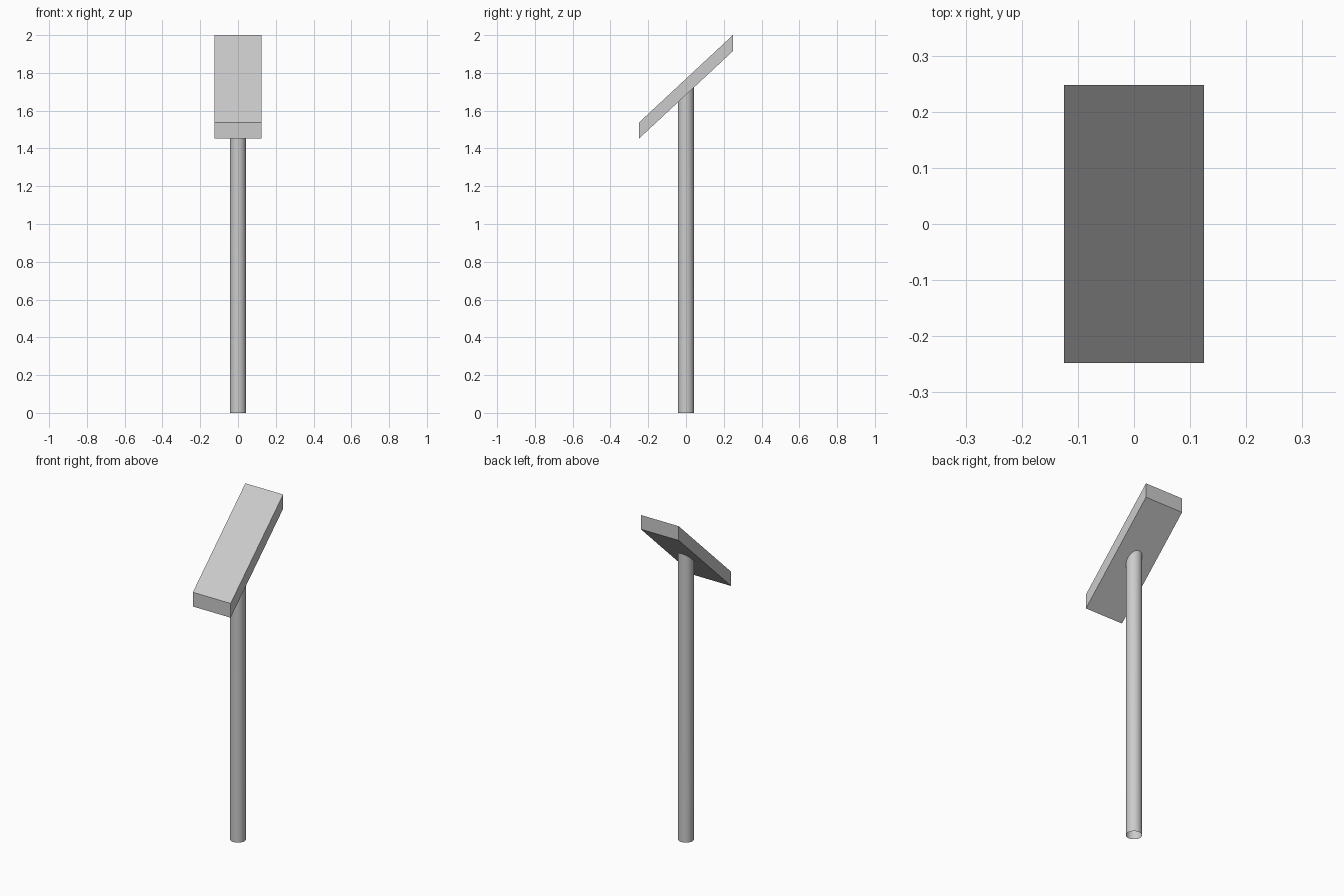
import bpy, bmesh, math

if "Cube" in bpy.data.objects:
    bpy.data.objects.remove(bpy.data.objects["Cube"])

HALF_X, HALF_Y = 0.125, 0.248
LOW, HIGH, THICK = 1.453, 1.915, 0.085
POLE_R, SIDES = 0.043, 32


def underside(y):
    return LOW + (HIGH - LOW) * (y + HALF_Y) / (2 * HALF_Y)


def add_object(name, bm):
    bmesh.ops.recalc_face_normals(bm, faces=bm.faces)
    mesh = bpy.data.meshes.new(name)
    bm.to_mesh(mesh)
    bm.free()
    obj = bpy.data.objects.new(name, mesh)
    bpy.context.collection.objects.link(obj)
    return obj


# Slanted panel: a box sheared so its ends stay vertical
bm = bmesh.new()
bmesh.ops.create_cube(bm, size=2)
for v in bm.verts:
    x, y, z = v.co
    y *= HALF_Y
    v.co = (x * HALF_X, y, underside(y) + (THICK if z > 0 else 0))
add_object("slanted_panel", bm)

# Pole: open tube with its upper rim cut to the panel's underside
bm = bmesh.new()
bmesh.ops.create_cone(bm, cap_ends=False, segments=SIDES,
                      radius1=POLE_R, radius2=POLE_R, depth=2)
for v in bm.verts:
    v.co.z = underside(v.co.y) if v.co.z > 0 else 0
pole = add_object("pole", bm)
bpy.context.view_layer.objects.active = pole
pole.select_set(True)
bpy.ops.object.shade_smooth_by_angle(angle=math.radians(30))
